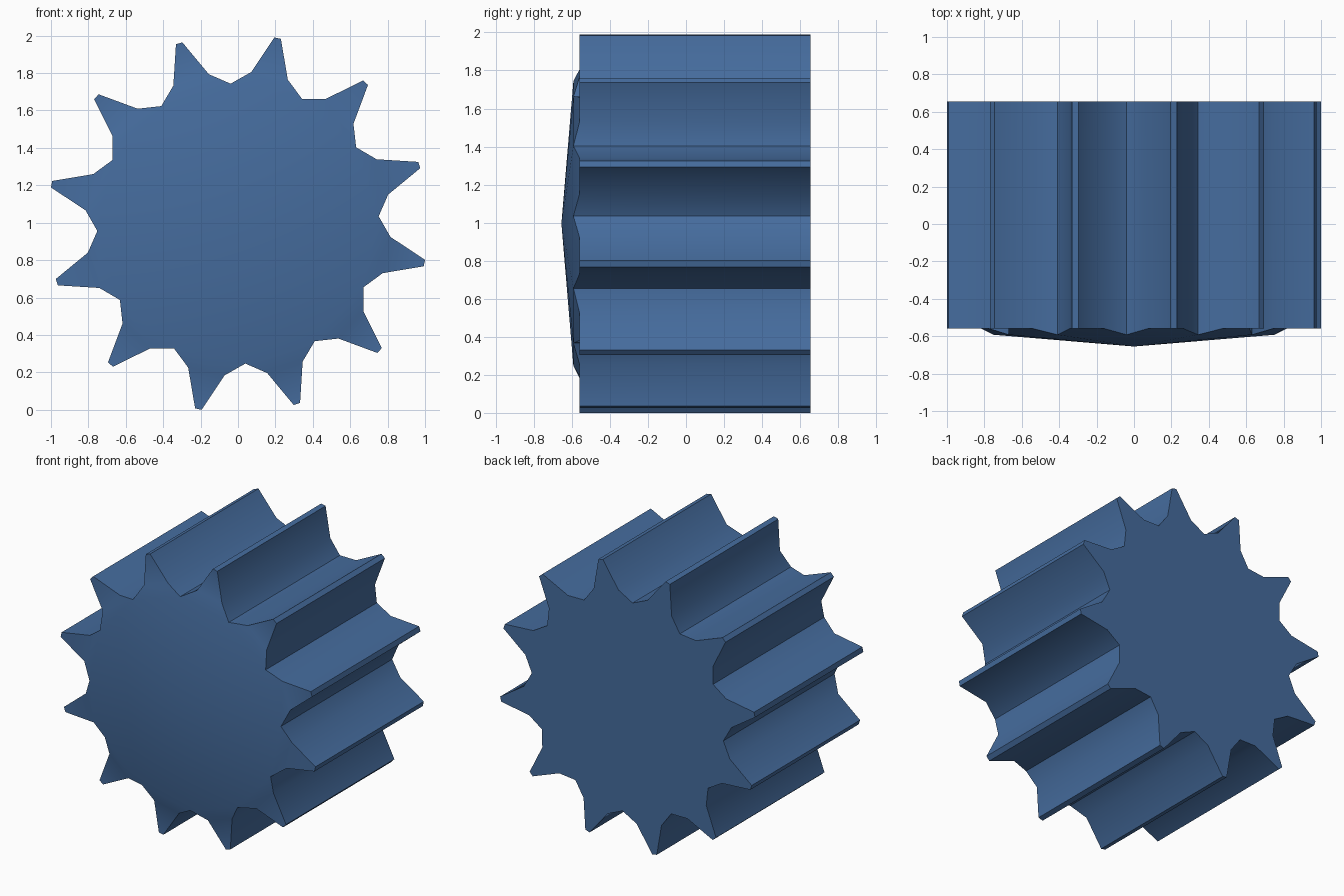
import bpy, bmesh, math

if "Cube" in bpy.data.objects:
    bpy.data.objects.remove(bpy.data.objects["Cube"])

TEETH = 12
PHASE = math.radians(78)
CZ, ZS = 0.995, 0.995
Y_BACK, Y_FACE, Y_ROOT, Y_APEX = 0.655, -0.56, -0.592, -0.655

# one tooth: (angle offset in degrees, radius, front y), starting at the valley
TOOTH = [(-15, 0.753, Y_ROOT), (-7, 0.818, Y_FACE), (-1, 1.019, Y_FACE),
         (1, 1.019, Y_FACE), (7, 0.818, Y_FACE)]

blue = bpy.data.materials.new("steel blue")
blue.diffuse_color = (0.060, 0.150, 0.340, 1)
blue.use_nodes = True
blue.node_tree.nodes["Principled BSDF"].inputs["Base Color"].default_value = blue.diffuse_color

bm = bmesh.new()
front, back = [], []
for t in range(TEETH):
    for deg, r, y in TOOTH:
        a = PHASE + math.radians(deg) + t * math.tau / TEETH
        x, z = r * math.cos(a), CZ + ZS * r * math.sin(a)
        front.append(bm.verts.new((x, y, z)))
        back.append(bm.verts.new((x, Y_BACK, z)))
apex = bm.verts.new((0, Y_APEX, CZ))
hub = bm.verts.new((0, Y_BACK, CZ))
n = len(front)

# tooth flanks
for i in range(n):
    j = (i + 1) % n
    bm.faces.new((front[i], front[j], back[j], back[i]))

# end caps: shallow cone, sloped tooth root, flat tooth end
for ring, mid in ((front, apex), (back, hub)):
    for t in range(TEETH):
        k = t * 5
        v0, m0, t0, t1, m1 = ring[k:k + 5]
        v1 = ring[(k + 5) % n]
        bm.faces.new((mid, v0, v1))
        bm.faces.new((v0, m0, m1, v1))
        bm.faces.new((m0, t0, t1, m1))
bmesh.ops.recalc_face_normals(bm, faces=bm.faces[:])

mesh = bpy.data.meshes.new("gear")
bm.to_mesh(mesh)
bm.free()
mesh.materials.append(blue)
gear = bpy.data.objects.new("gear", mesh)
bpy.context.collection.objects.link(gear)
bpy.context.view_layer.objects.active = gear
gear.select_set(True)
bpy.ops.object.shade_smooth_by_angle(angle=math.radians(30))
